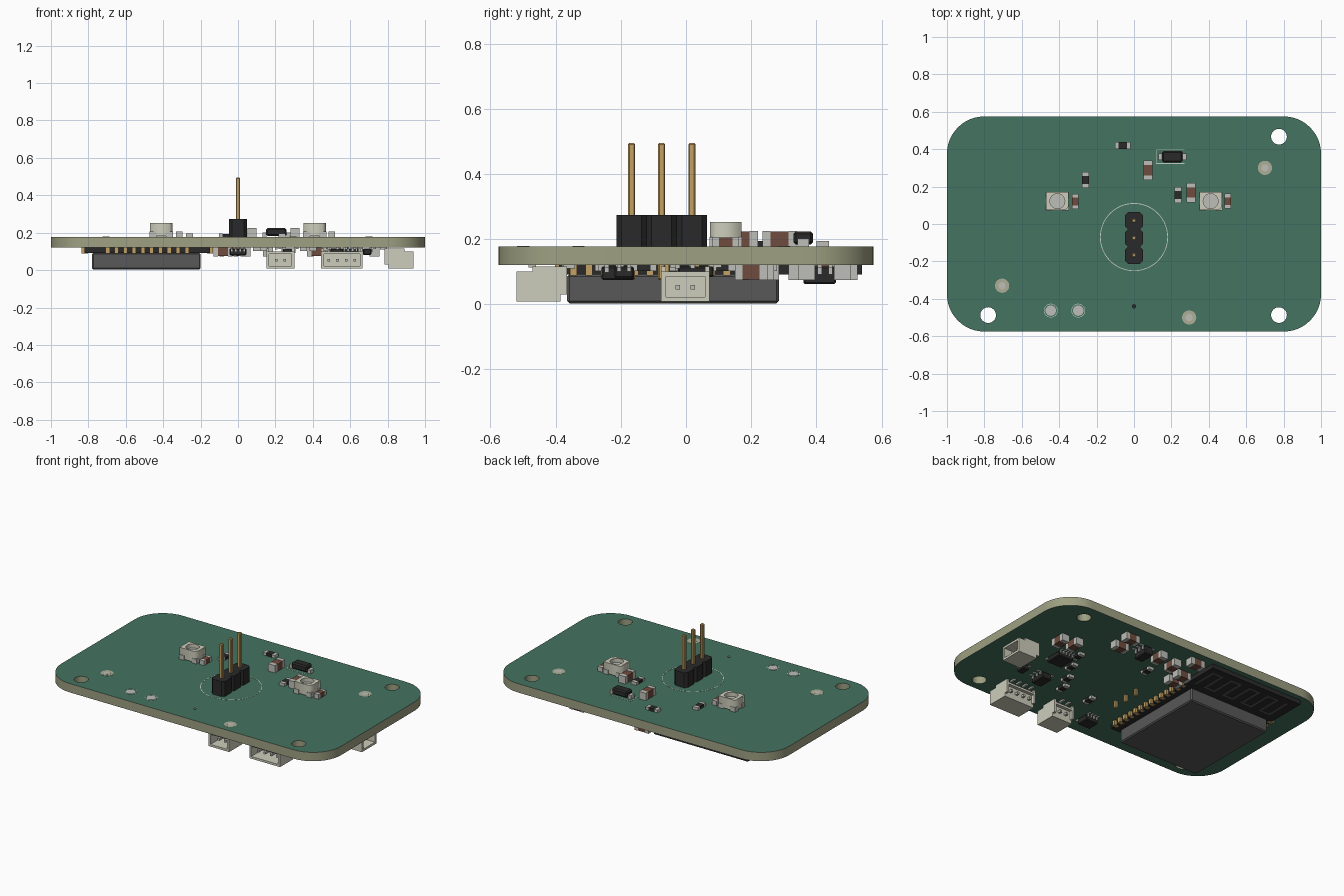
import bpy, bmesh, math
from mathutils import Matrix, Vector

if "Cube" in bpy.data.objects:
    bpy.data.objects.remove(bpy.data.objects["Cube"])

ZB, ZT = 0.12, 0.177          # board underside / top


def mat(name, r, g, b):
    m = bpy.data.materials.new(name)
    lin = [(c / 255 / 12.92) if c < 11 else ((c / 255 + 0.055) / 1.055) ** 2.4 for c in (r, g, b)]
    m.diffuse_color = (*lin, 1)
    m.use_nodes = True
    m.node_tree.nodes["Principled BSDF"].inputs["Base Color"].default_value = m.diffuse_color
    return m


GREEN, OLIVE = mat("mask_green", 68, 116, 96), mat("board_edge", 158, 160, 130)
DARK, GREY = mat("dark_plastic", 42, 42, 42), mat("shield_grey", 88, 88, 88)
GOLD, SILVER = mat("gold", 196, 162, 100), mat("silver", 190, 190, 184)
CREAM, BROWN = mat("cream_plastic", 205, 205, 188), mat("ceramic_brown", 112, 76, 62)
SILK, PAD = mat("silk", 195, 205, 195), mat("pad", 172, 174, 150)


def finish(name, bm, m):
    bmesh.ops.recalc_face_normals(bm, faces=bm.faces)
    me = bpy.data.meshes.new(name)
    bm.to_mesh(me)
    bm.free()
    me.materials.append(m)
    ob = bpy.data.objects.new(name, me)
    bpy.context.collection.objects.link(ob)
    return ob


def boxes(name, m, items, M=None, bevel=0):
    """items: (x0, x1, y0, y1, z0, z1) boxes joined in one object"""
    bm = bmesh.new()
    for x0, x1, y0, y1, z0, z1 in items:
        T = Matrix.Translation(((x0 + x1) / 2, (y0 + y1) / 2, (z0 + z1) / 2))
        bmesh.ops.create_cube(bm, size=1, matrix=T @ Matrix.Diagonal((x1 - x0, y1 - y0, z1 - z0, 1)))
    if bevel:
        bmesh.ops.bevel(bm, geom=bm.edges[:], offset=bevel, segments=1, affect='EDGES')
    if M:
        bm.transform(M)
    return finish(name, bm, m)


def prism(name, m, pts, vec, M=None):
    bm = bmesh.new()
    f = bm.faces.new([bm.verts.new(p) for p in pts])
    r = bmesh.ops.extrude_face_region(bm, geom=[f])
    bmesh.ops.translate(bm, vec=vec, verts=[v for v in r['geom'] if isinstance(v, bmesh.types.BMVert)])
    if M:
        bm.transform(M)
    return finish(name, bm, m)


def circle(cx, cy, r, n=32):
    return [(cx + r * math.cos(2 * math.pi * i / n), cy + r * math.sin(2 * math.pi * i / n)) for i in range(n)]


def plate(name, m, loops, z0, z1):
    """flat plate: first loop is the outline, the rest are holes"""
    cu = bpy.data.curves.new(name, 'CURVE')
    cu.dimensions, cu.fill_mode, cu.extrude = '2D', 'BOTH', (z1 - z0) / 2
    for pts in loops:
        s = cu.splines.new('POLY')
        s.points.add(len(pts) - 1)
        for p, q in zip(s.points, pts):
            p.co = (*q, 0, 1)
        s.use_cyclic_u = True
    tmp = bpy.data.objects.new(name + "_curve", cu)
    me = bpy.data.meshes.new_from_object(tmp)
    bpy.data.objects.remove(tmp)
    me.materials.clear()
    bm = bmesh.new()
    bm.from_mesh(me)
    bmesh.ops.remove_doubles(bm, verts=bm.verts, dist=1e-5)
    bmesh.ops.translate(bm, vec=(0, 0, (z0 + z1) / 2), verts=bm.verts)
    return finish(name, bm, m)


# circuit board with mounting holes
outline = []
for i, (sx, sy) in enumerate([(1, 1), (-1, 1), (-1, -1), (1, -1)]):
    for k in range(13):
        a = math.pi / 2 * (i + k / 12)
        outline.append((sx * 0.8 + 0.2 * math.cos(a), sy * 0.375 + 0.2 * math.sin(a)))
holes = [circle(x, y, 0.042) for x, y in [(0.775, 0.467), (0.775, -0.487), (-0.78, -0.487)]]
board = plate("circuit_board", OLIVE, [outline] + holes + [circle(0, -0.44, 0.009, 12)], ZB, ZT)
board.data.materials.append(GREEN)
for p in board.data.polygons:
    p.material_index = 1 if abs(p.normal.z) > 0.9 else 0

# pads and printed rings
for i, (x, y) in enumerate([(0.7, 0.3), (-0.705, -0.33), (0.295, -0.5)]):
    plate(f"fiducial_ring_{i}", PAD, [circle(x, y, 0.038), circle(x, y, 0.019)], ZT, ZT + 0.001)
    plate(f"fiducial_dot_{i}", SILVER, [circle(x, y, 0.019)], ZT, ZT + 0.0015)
for i, x in enumerate((-0.445, -0.298)):
    plate(f"test_pad_{i}", SILVER, [circle(x, -0.463, 0.028)], ZT, ZT + 0.001)
    plate(f"test_pad_ring_{i}", SILK, [circle(x, -0.463, 0.037), circle(x, -0.463, 0.034)], ZT, ZT + 0.001)
plate("sensor_outline_ring", SILK, [circle(0, -0.07, 0.182, 64), circle(0, -0.07, 0.178, 64)], ZT, ZT + 0.001)

# pin header
hy = (-0.167, -0.075, 0.018)
for i, y in enumerate(hy):
    w, c = 0.047, 0.016
    o = [(w, -w + c), (w, w - c), (w - c, w), (c - w, w), (-w, w - c), (-w, c - w), (c - w, -w), (w - c, -w)]
    prism(f"header_block_{i}", DARK, [(px, py + y, ZT) for px, py in o], (0, 0, 0.097))
boxes("header_pins", GOLD, [(-0.011, 0.011, y - 0.011, y + 0.011, 0.075, 0.495) for y in hy], bevel=0.004)


def place(x, y, turned, below):
    """local frame with z pointing away from the board surface"""
    M = Matrix.Translation((x, y, ZB if below else ZT))
    if below:
        M = M @ Matrix.Diagonal((1, 1, -1, 1))
    return M @ Matrix.Rotation(math.pi / 2 if turned else 0, 4, 'Z')


def chip(name, x, y, l, w, h, m, turned=False, below=False):
    M = place(x, y, turned, below)
    e = l * 0.24
    boxes(name + "_body", m, [(-l / 2 + e, l / 2 - e, -w / 2, w / 2, 0, h * 0.96)], M)
    boxes(name + "_ends", SILVER, [(-l / 2, -l / 2 + e, -w / 2, w / 2, 0, h),
                                   (l / 2 - e, l / 2, -w / 2, w / 2, 0, h)], M)


def ic(name, x, y, l, w, h, legs, turned=False, below=True):
    M = place(x, y, turned, below)
    boxes(name + "_body", DARK, [(-l / 2, l / 2, -w / 2, w / 2, 0.004, h)], M, 0.005)
    items, p = [], l / legs
    for i in range(legs):
        cx = -l / 2 + p * (i + 0.5)
        for s in (-1, 1):
            a, b, c = s * w / 2, s * (w / 2 + 0.008), s * (w / 2 + 0.024)
            items.append((cx - p / 5, cx + p / 5, min(a, b), max(a, b), 0, h * 0.5))
            items.append((cx - p / 5, cx + p / 5, min(a, c), max(a, c), 0, 0.007))
    boxes(name + "_legs", SILVER, items, M)


# top side small parts
for n, x, y, l, w, h, m, t in [
        ("resistor_a", -0.06, 0.42, 0.085, 0.038, 0.018, DARK, 0), ("resistor_b", -0.26, 0.235, 0.085, 0.038, 0.018, DARK, 1),
        ("resistor_c", 0.235, 0.155, 0.085, 0.038, 0.018, DARK, 1), ("capacitor_a", 0.075, 0.287, 0.105, 0.05, 0.048, BROWN, 1),
        ("capacitor_b", 0.305, 0.168, 0.105, 0.05, 0.048, BROWN, 1), ("capacitor_c", -0.315, 0.12, 0.08, 0.034, 0.03, BROWN, 1),
        ("capacitor_d", 0.502, 0.122, 0.08, 0.034, 0.03, BROWN, 1)]:
    chip(n, x, y, l, w, h, m, t)
boxes("diode_body", DARK, [(0.15, 0.26, 0.33, 0.39, ZT + 0.006, ZT + 0.047)], bevel=0.008)
boxes("diode_leads", SILVER, [(0.13, 0.152, 0.342, 0.378, ZT, ZT + 0.025), (0.258, 0.28, 0.342, 0.378, ZT, ZT + 0.025)])
boxes("diode_outline", SILK, [(0.118, 0.27, y, y + 0.003, ZT, ZT + 0.001) for y in (0.322, 0.395)]
      + [(0.118, 0.121, 0.322, 0.398, ZT, ZT + 0.001)])

# light emitters: square housing with round well and lens
for i, x in enumerate((-0.41, 0.41)):
    y, w, d = 0.122, 0.06, 0.048
    sq = [(x - w, y - d), (x + w - 0.018, y - d), (x + w, y - d + 0.018), (x + w, y + d), (x - w, y + d)]
    plate(f"led_housing_{i}", CREAM, [sq, circle(x, y, 0.04)], ZT + 0.006, ZT + 0.076)
    plate(f"led_lens_{i}", SILVER, [circle(x, y, 0.04)], ZT + 0.004, ZT + 0.05)
    boxes(f"led_pads_{i}", SILVER, [(x + sx * 0.044 - 0.018, x + sx * 0.044 + 0.018, y + sy * 0.034 - 0.016,
                                    y + sy * 0.034 + 0.016, ZT, ZT + 0.03) for sx in (-1, 1) for sy in (-1, 1)])

# radio module: board, shield can, edge contacts, antenna track
boxes("module_board", DARK, [(-0.82, -0.15, -0.39, 0.54, 0.092, ZB)])
boxes("module_shield", GREY, [(-0.78, -0.2, -0.365, 0.285, 0.003, 0.092)], bevel=0.007)
contacts = []
for i in range(14):
    y = -0.345 + i * 0.047
    for x in (-0.82, -0.15):
        contacts.append((x - 0.017, x + 0.017, y - 0.011, y + 0.011, 0.089, ZB))
for i in range(10):
    x = -0.485 + (i - 4.5) * 0.047
    contacts.append((x - 0.011, x + 0.011, -0.402, -0.372, 0.089, ZB))
boxes("module_contacts", GOLD, contacts)
track = [(-0.76 + i * 0.07, -0.745 + i * 0.07, 0.33, 0.5, 0.0905, 0.092) for i in range(9)]
track += [(-0.76 + i * 0.07, -0.675 + i * 0.07, *((0.485, 0.5) if i % 2 else (0.33, 0.345)), 0.0905, 0.092) for i in range(8)]
boxes("module_antenna", GREY, track)


def connector(name, x, y, w, pins, turned):
    """open shell facing local -y, hanging below the board"""
    M = Matrix.Translation((x, y, 0)) @ Matrix.Rotation(math.pi / 2 if turned else 0, 4, 'Z')
    z0, z1, d, t = 0.008, 0.116, 0.0775, 0.014
    side = [(-d, z0), (d - 0.02, z0), (d - 0.02, 0.03), (d, 0.03), (d, z1), (-d + 0.05, z1),
            (-d + 0.05, z1 - 0.016), (-d, z1 - 0.016)]
    for s in (0, 1):
        x0 = w / 2 - t if s else -w / 2
        prism(f"{name}_side_{s}", CREAM, [(x0, a, b) for a, b in side], (t, 0, 0), M)
    boxes(name + "_shell", CREAM, [(-w / 2 + t, w / 2 - t, -d, d - 0.02, z0, z0 + t),
                                   (-w / 2 + t, w / 2 - t, -d, d, z1 - 0.016 - t, z1 - 0.016),
                                   (-w / 2 + t, w / 2 - t, d - 0.045, d - 0.02, z0 + t, z1 - 0.016)], M)
    px = [(i - (pins - 1) / 2) * 0.046 for i in range(pins)]
    boxes(name + "_pins", SILVER, [(a - 0.007, a + 0.007, -d + 0.03, d, 0.045, 0.06) for a in px]
          + [(a - 0.007, a + 0.007, d - 0.012, d + 0.025, 0.11, ZB) for a in px], M)


connector("connector_two_pin", 0.227, -0.443, 0.148, 2, False)
connector("connector_four_pin", 0.555, -0.443, 0.22, 4, False)
connector("connector_side", 0.862, -0.002, 0.148, 2, True)

# underside chips and small parts
ic("chip_square", 0.59, 0.03, 0.11, 0.11, 0.036, 5)
ic("chip_small", 0.53, -0.21, 0.1, 0.07, 0.045, 3, True)
ic("regulator", 0.27, 0.41, 0.1, 0.06, 0.058, 3, True)
ic("light_sensor", 0, -0.42, 0.09, 0.08, 0.042, 4)
ic("transistor", 0.69, -0.19, 0.06, 0.045, 0.04, 2, True)
for i, (x, y, t) in enumerate([(0.73, 0.2, 1), (0.64, 0.22, 1), (0.43, 0.48, 0), (0.42, 0.37, 0), (0.16, 0.42, 1),
                               (0.04, 0.4, 1), (-0.05, 0.5, 0), (-0.08, 0.34, 0), (-0.08, 0.26, 0)]):
    chip(f"under_capacitor_{i}", x, y, 0.1, 0.052, 0.046, BROWN, t, True)
for i, (x, y) in enumerate([(0.47, -0.01), (0.52, 0.11), (0.4, -0.13), (0.35, -0.23), (0.14, -0.24), (0.1, 0.24)]):
    chip(f"under_resistor_{i}", x, y, 0.08, 0.038, 0.018, DARK, True, True)
